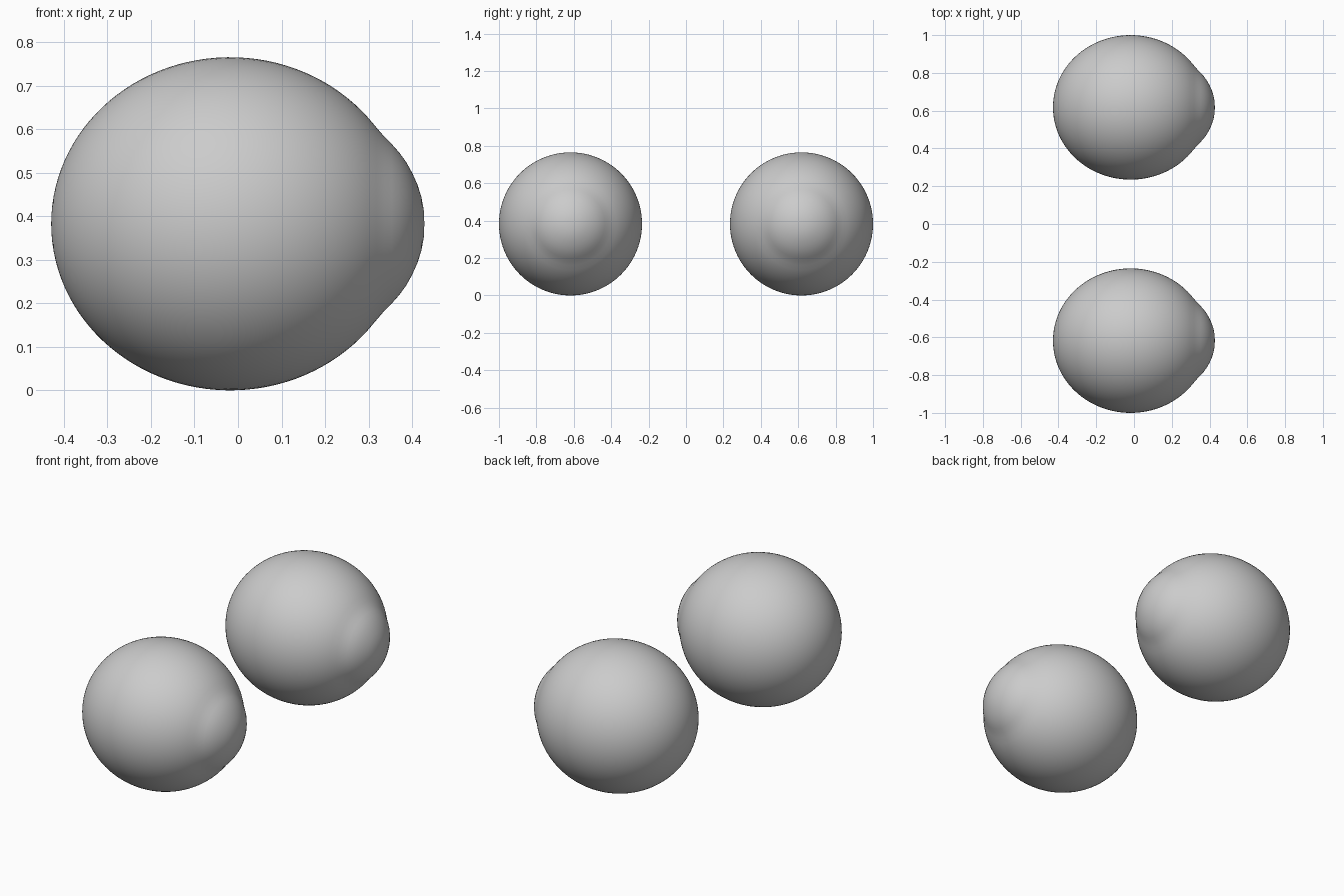
import bpy, bmesh
from math import sin, cos, pi, radians
from mathutils import Vector, Matrix

if "Cube" in bpy.data.objects:
    bpy.data.objects.remove(bpy.data.objects["Cube"])

R, A, CX, CY = 0.3825, 0.411, -0.018, 0.6175
SEG = 96

# Half outline: elongated globe, then a soft bulging cornea
profile = []
for i in range(45):
    t = pi - i * radians(140) / 44
    profile.append((CX + A * cos(t), R * sin(t)))
profile += [(0.318, 0.221), (0.336, 0.200), (0.353, 0.183), (0.370, 0.164),
            (0.386, 0.142), (0.400, 0.117), (0.412, 0.090), (0.421, 0.062),
            (0.4265, 0.032), (0.428, 0.0)]


def eyeball(name, y):
    bm = bmesh.new()
    verts = [bm.verts.new((x, max(r, 0), 0)) for x, r in profile]
    edges = [bm.edges.new(p) for p in zip(verts, verts[1:])]
    bmesh.ops.spin(bm, geom=verts + edges, cent=(0, 0, 0), axis=(1, 0, 0),
                   angle=2 * pi, steps=SEG, use_duplicate=False)
    bmesh.ops.remove_doubles(bm, verts=bm.verts, dist=1e-5)
    bmesh.ops.recalc_face_normals(bm, faces=bm.faces)
    for f in bm.faces:
        f.smooth = True
    me = bpy.data.meshes.new(name)
    bm.to_mesh(me)
    bm.free()
    ob = bpy.data.objects.new(name, me)
    ob.location = (0, y, R)
    bpy.context.collection.objects.link(ob)


# Pair of eyes
eyeball("eyeball_near", -CY)
eyeball("eyeball_far", CY)
